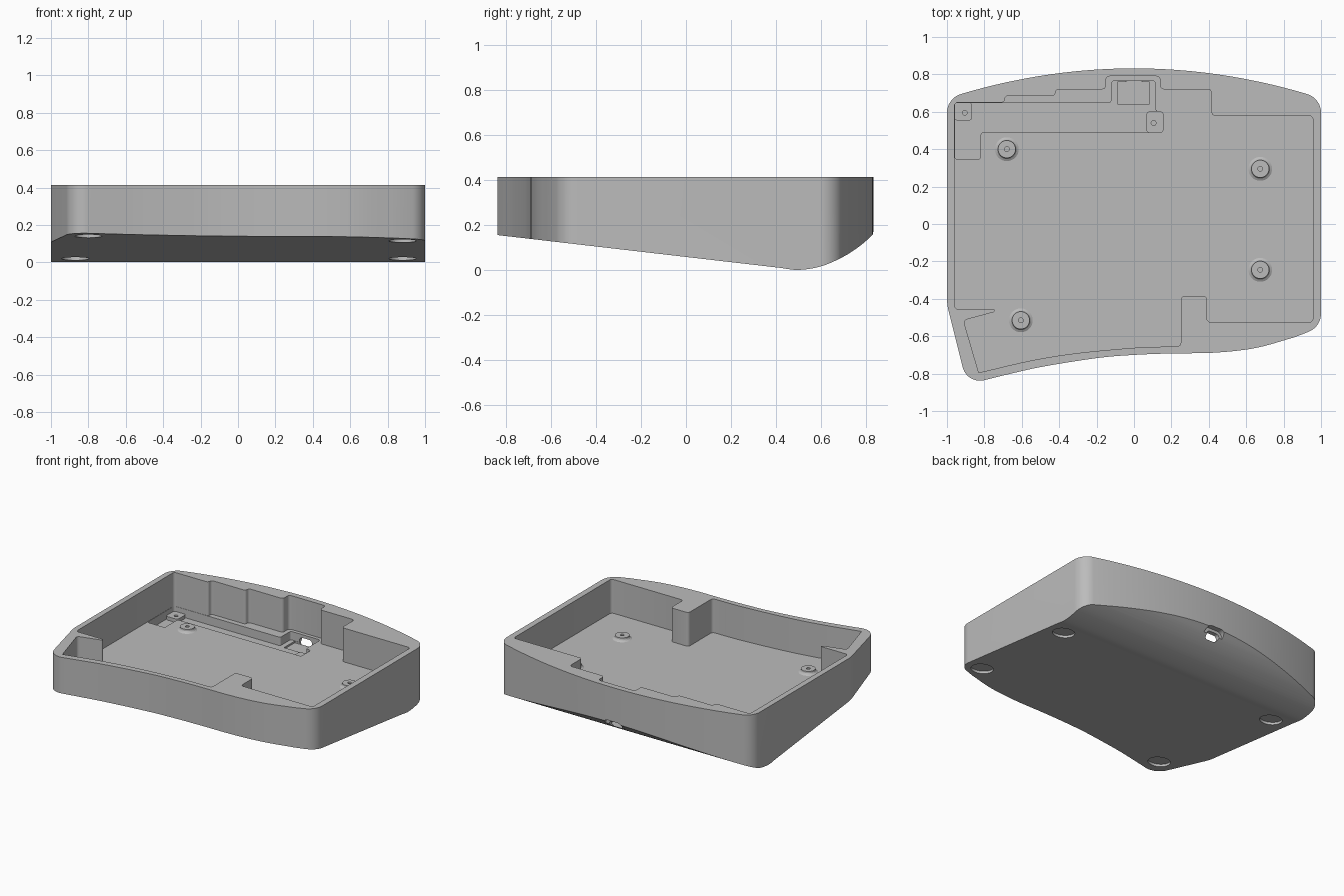
import bpy, bmesh, math
from mathutils import Vector, Matrix

if "Cube" in bpy.data.objects:
    bpy.data.objects.remove(bpy.data.objects["Cube"])

TOP, FLOOR, POCKET = 0.413, 0.172, 0.112

grey = bpy.data.materials.new("case grey")
grey.use_nodes = True
grey.diffuse_color = (0.5, 0.5, 0.5, 1)
grey.node_tree.nodes["Principled BSDF"].inputs["Base Color"].default_value = (0.5, 0.5, 0.5, 1)


def finish(name, bm):
    bmesh.ops.recalc_face_normals(bm, faces=bm.faces)
    mesh = bpy.data.meshes.new(name)
    bm.to_mesh(mesh)
    bm.free()
    mesh.materials.append(grey)
    obj = bpy.data.objects.new(name, mesh)
    bpy.context.collection.objects.link(obj)
    return obj


def rounded(points, radius=0.0, steps=8):
    """Fillet each corner; a third value on a point overrides the radius."""
    out = []
    for i, p in enumerate(points):
        r = p[2] if len(p) > 2 else radius
        here = Vector(p[:2])
        a = Vector(points[i - 1][:2]) - here
        b = Vector(points[(i + 1) % len(points)][:2]) - here
        half = a.angle(b) / 2
        if r <= 0 or half > 1.56:
            out.append(here)
            continue
        reach = min(r / math.tan(half), a.length * 0.48, b.length * 0.48)
        r = reach * math.tan(half)
        start, end = here + a.normalized() * reach, here + b.normalized() * reach
        centre = here + (a.normalized() + b.normalized()).normalized() * (r / math.sin(half))
        v0, v1 = start - centre, end - centre
        sweep = v0.angle_signed(v1)
        for k in range(steps + 1):
            out.append(centre + Matrix.Rotation(-sweep * k / steps, 2) @ v0)
    return out


def spline(points, steps=5):
    """Smooth curve through the points."""
    pts = [Vector(p) for p in points]
    pts = [2 * pts[0] - pts[1]] + pts + [2 * pts[-1] - pts[-2]]
    out = []
    for a, b, c, d in zip(pts, pts[1:], pts[2:], pts[3:]):
        for k in range(steps):
            t = k / steps
            out.append(0.5 * (2 * b + (c - a) * t + (2 * a - 5 * b + 4 * c - d) * t * t
                              + (3 * b - a - 3 * c + d) * t ** 3))
    return out + [pts[-2]]


def prism(name, points, low, high, axis="z"):
    """Extrude a flat outline along one axis."""
    place = {"x": lambda u, v, w: (w, u, v),
             "y": lambda u, v, w: (u, w, v),
             "z": lambda u, v, w: (u, v, w)}[axis]
    bm = bmesh.new()
    lower = [bm.verts.new(place(p[0], p[1], low)) for p in points]
    upper = [bm.verts.new(place(p[0], p[1], high)) for p in points]
    bm.faces.new(lower)
    bm.faces.new(upper)
    n = len(points)
    for i in range(n):
        j = (i + 1) % n
        bm.faces.new((lower[i], lower[j], upper[j], upper[i]))
    return finish(name, bm)


def rect(x0, x1, y0, y1):
    return [(x0, y0), (x1, y0), (x1, y1), (x0, y1)]


def cylinder(name, radius, depth, matrix):
    bm = bmesh.new()
    bmesh.ops.create_cone(bm, cap_ends=True, segments=40, radius1=radius, radius2=radius,
                          depth=depth, matrix=matrix)
    return finish(name, bm)


def combine(target, tool, operation="DIFFERENCE"):
    mod = target.modifiers.new("cut", "BOOLEAN")
    mod.operation, mod.solver, mod.object = operation, "EXACT", tool
    bpy.context.view_layer.objects.active = target
    bpy.ops.object.modifier_apply(modifier=mod.name)
    bpy.data.objects.remove(tool)


def smooth(obj):
    bpy.ops.object.select_all(action="DESELECT")
    obj.select_set(True)
    bpy.context.view_layer.objects.active = obj
    bpy.ops.object.shade_smooth_by_angle(angle=math.radians(25))


# Outer shell: bowed back edge, wavy front edge
back = [(x / 25, 0.832 - 0.16 * (x / 25) ** 2) for x in range(21, -22, -1)]
front = spline([(-0.7, -0.81), (-0.5, -0.765), (-0.2, -0.717), (0, -0.7), (0.2, -0.692),
                (0.43, -0.688), (0.65, -0.663), (0.86, -0.605)])
outline = ([(1, 0.674, 0.13)] + back + [(-1, 0.674, 0.13), (-1, -0.43, 0.3), (-0.893, -0.858, 0.13)]
           + [tuple(p) for p in front] + [(1, -0.55, 0.12)])
case = prism("case", rounded(outline, steps=12), -0.1, TOP)

# Sloped underside that curls up at the back
underside = spline([(0.42, 0.01), (0.5, 0.001), (0.6, 0.017), (0.7, 0.06), (0.78, 0.113), (0.84, 0.168)])
side = [(-0.9, 0.163)] + [tuple(p) for p in underside] + [(0.9, 0.23), (0.9, 0.6), (-0.9, 0.6)]
combine(case, prism("side_profile", side, -1.2, 1.2, "x"), "INTERSECT")

# Main cavity with stepped back wall, front block and corner spur
inner_front = spline([(-0.83, -0.795, 0), (-0.55, -0.73, 0), (-0.3, -0.69, 0), (0, -0.662, 0), (0.15, -0.656, 0)])
cavity = ([(-0.96, 0.65), (-0.69, 0.65), (-0.69, 0.685), (-0.42, 0.685), (-0.42, 0.72), (-0.15, 0.72),
           (-0.15, 0.79), (0.14, 0.79), (0.14, 0.72), (0.415, 0.72), (0.415, 0.578), (0.957, 0.578),
           (0.957, -0.525), (0.39, -0.525), (0.39, -0.385), (0.25, -0.385), (0.25, -0.655)]
          + [tuple(p) for p in reversed(inner_front)]
          + [(-0.912, -0.515), (-0.745, -0.47), (-0.745, -0.455), (-0.96, -0.455)])
combine(case, prism("cavity", rounded(cavity, 0.02, 4), FLOOR, 0.6))

# Lower board pocket and connector recess
pocket = [(-0.958, 0.648), (-0.12, 0.648), (-0.12, 0.765), (0.115, 0.765), (0.115, 0.6), (0.155, 0.6),
          (0.155, 0.49), (-0.82, 0.49), (-0.82, 0.345), (-0.958, 0.345)]
combine(case, prism("pocket", rounded(pocket, 0.015, 4), POCKET, 0.3))
combine(case, prism("connector_recess", rect(-0.085, 0.08, 0.64, 0.762), 0.1, 0.2))

# Cable port through the back, with a wider outer mouth
port = [(x, z + 0.125) for x, z in rect(-0.05, 0.05, -0.024, 0.024)]
mouth = [(x, z + 0.125) for x, z in rect(-0.075, 0.075, -0.045, 0.045)]
combine(case, prism("port", rounded(port, 0.023), 0.7, 1, "y"))
combine(case, prism("port_mouth", rounded(mouth, 0.04), 0.795, 1, "y"))

# Round foot recesses under the base
slope = 0.116
for x, y in [(-0.8, -0.7), (0.88, -0.48), (-0.87, 0.34), (0.88, 0.34)]:
    place = Matrix.Translation((x, y, 0.059 - slope * y)) @ Matrix.Rotation(-math.atan(slope), 4, "X")
    combine(case, cylinder("foot_recess", 0.073, 0.034, place))
smooth(case)

# Screw standoffs on the floor, lathed with a flared base and a hole
lathe = [(0.013, -0.004), (0.013, 0.024), (0.047, 0.024), (0.048, 0.013), (0.053, 0.006), (0.062, 0.001), (0.07, -0.004)]
for i, (x, y) in enumerate([(-0.68, 0.4), (0.675, 0.295), (0.675, -0.245), (-0.605, -0.515)]):
    bm = bmesh.new()
    ring = [bm.verts.new((r, 0, z)) for r, z in lathe]
    edges = [bm.edges.new(pair) for pair in zip(ring, ring[1:])]
    bmesh.ops.spin(bm, geom=ring + edges, cent=(0, 0, 0), axis=(0, 0, 1), angle=math.tau, steps=32)
    bmesh.ops.remove_doubles(bm, verts=bm.verts, dist=1e-5)
    bmesh.ops.translate(bm, verts=bm.verts, vec=(x, y, FLOOR))
    smooth(finish(f"standoff_{i + 1}", bm))

# Board mounts in the pocket, each with a screw hole
for name, box, hole in [("left_mount", rect(-0.962, -0.865, 0.553, 0.652), (-0.905, 0.595)),
                        ("right_mount", rect(0.065, 0.157, 0.488, 0.602), (0.105, 0.54))]:
    mount = prism(name, rounded(box, 0.02, 4), POCKET - 0.01, POCKET + 0.025)
    combine(mount, cylinder("screw_hole", 0.013, 0.04, Matrix.Translation((*hole, POCKET + 0.025))))
    smooth(mount)
